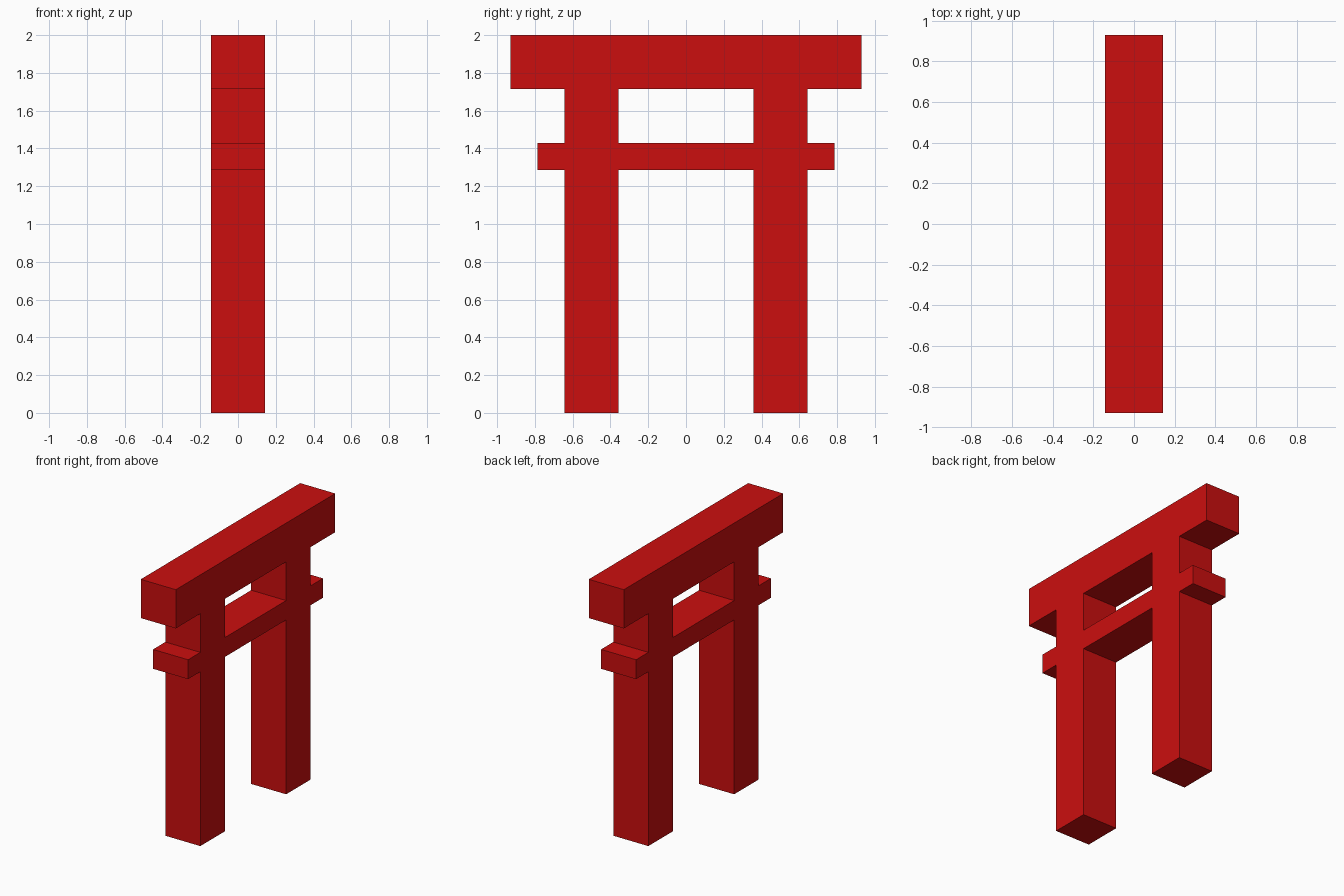
import bpy, bmesh

if "Cube" in bpy.data.objects:
    bpy.data.objects.remove(bpy.data.objects["Cube"])

U = 2 / 14          # module of the design
HALF_DEPTH = U      # gate is two modules thick

red = bpy.data.materials.new("gate red")
red.diffuse_color = (0.6, 0.0045, 0.0045, 1)
red.use_nodes = True
red.node_tree.nodes["Principled BSDF"].inputs["Base Color"].default_value = red.diffuse_color

# Parts as (y_min, y_max, z_min, z_max) in modules
parts = [
    (-6.5, 6.5, 12, 14),    # top beam
    (-5.5, 5.5, 9, 10),     # tie beam
    (-4.5, -2.5, 0, 14),    # left pillar
    (2.5, 4.5, 0, 14),      # right pillar
]
ys = sorted({v for p in parts for v in p[:2]})
zs = sorted({v for p in parts for v in p[2:]})

# Front sheet: fill every grid cell covered by a part, so parts fuse cleanly
bm = bmesh.new()
for y0, y1 in zip(ys, ys[1:]):
    for z0, z1 in zip(zs, zs[1:]):
        cy, cz = (y0 + y1) / 2, (z0 + z1) / 2
        if any(a < cy < b and c < cz < d for a, b, c, d in parts):
            bm.faces.new([bm.verts.new((-HALF_DEPTH, y * U, z * U))
                          for y, z in ((y0, z0), (y0, z1), (y1, z1), (y1, z0))])
bmesh.ops.remove_doubles(bm, verts=bm.verts[:], dist=1e-5)

# Extrude the sheet through the thickness, keeping the back closed
out = bmesh.ops.extrude_face_region(bm, geom=bm.faces[:], use_keep_orig=True)
moved = [g for g in out["geom"] if isinstance(g, bmesh.types.BMVert)]
bmesh.ops.translate(bm, verts=moved, vec=(2 * HALF_DEPTH, 0, 0))
bmesh.ops.recalc_face_normals(bm, faces=bm.faces[:])

mesh = bpy.data.meshes.new("gate_frame")
bm.to_mesh(mesh)
bm.free()
mesh.materials.append(red)
bpy.context.collection.objects.link(bpy.data.objects.new("gate_frame", mesh))
